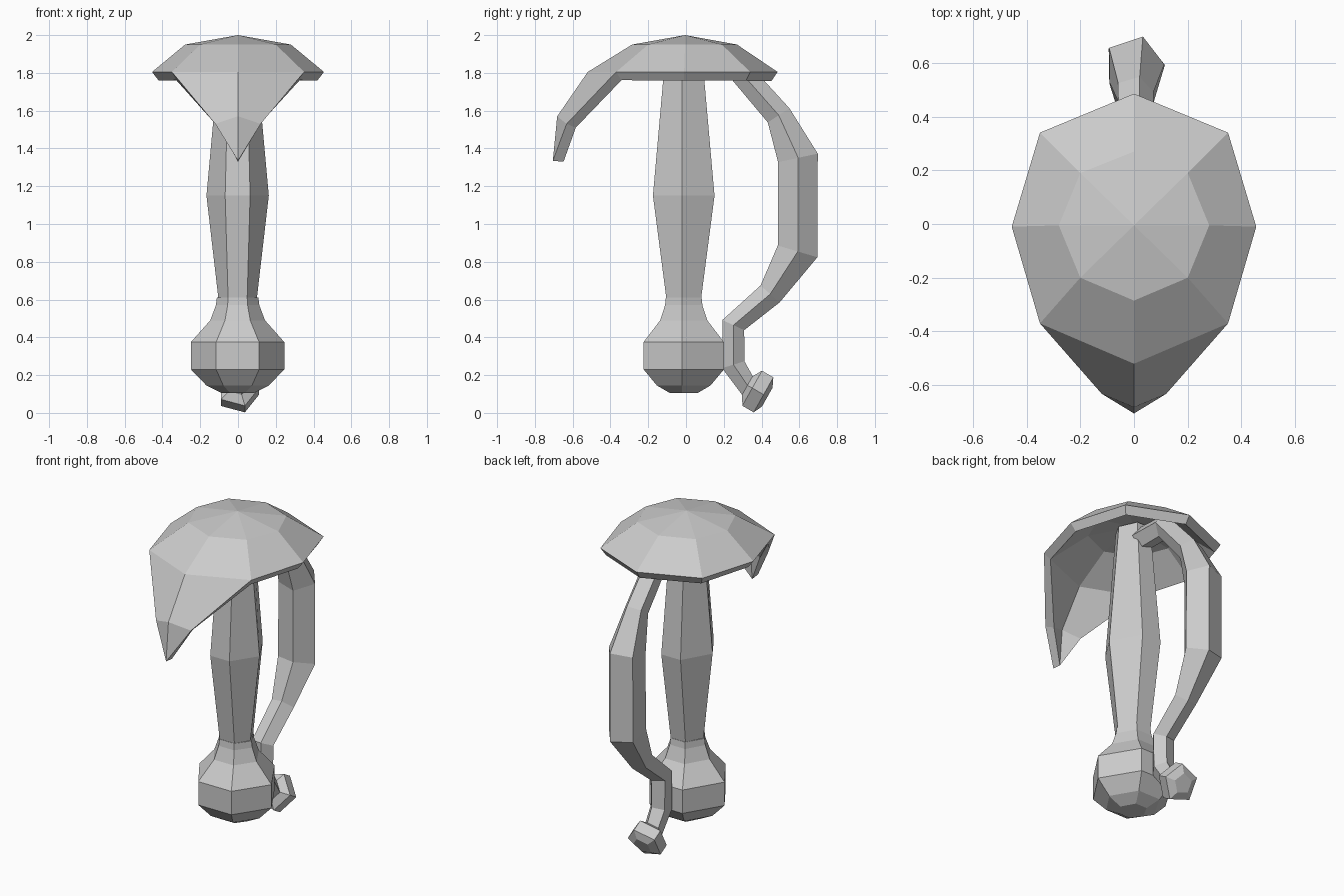
import bpy, bmesh
from math import cos, sin, radians
from mathutils import Vector

if "Cube" in bpy.data.objects:
    bpy.data.objects.remove(bpy.data.objects["Cube"])


def make_object(name, verts, faces):
    mesh = bpy.data.meshes.new(name)
    mesh.from_pydata(verts, [], faces)
    bm = bmesh.new()
    bm.from_mesh(mesh)
    bmesh.ops.recalc_face_normals(bm, faces=bm.faces)
    bm.to_mesh(mesh)
    bm.free()
    obj = bpy.data.objects.new(name, mesh)
    bpy.context.collection.objects.link(obj)
    return obj


def skin(name, rings):
    """Join equal-sized rings of points into a closed tube."""
    n = len(rings[0])
    verts = [p for ring in rings for p in ring]
    faces = [(k * n + i, k * n + (i + 1) % n, (k + 1) * n + (i + 1) % n, (k + 1) * n + i)
             for k in range(len(rings) - 1) for i in range(n)]
    faces += [tuple(range(n)), tuple(range(len(verts) - n, len(verts)))]
    return make_object(name, verts, faces)


def hexagon(z, side, flat, depth, y=-0.012):
    pts = [(-flat, -depth), (flat, -depth), (side, -0.01), (flat, depth), (-flat, depth), (-side, -0.01)]
    return [(px - 0.002, py + y, z) for px, py in pts]


# Six-sided grip, widest in the middle
skin("grip", [hexagon(0.59, 0.10, 0.05, 0.09),
              hexagon(1.15, 0.165, 0.066, 0.163),
              hexagon(1.92, 0.095, 0.047, 0.095)])

# Six-sided pommel bulb
pommel = [(0.105, 0.085), (0.145, 0.165), (0.23, 0.247), (0.375, 0.247),
          (0.49, 0.145), (0.57, 0.115), (0.61, 0.11)]
skin("pommel", [hexagon(z, r, r * 0.46, r * 0.86) for z, r in pommel])

# Curved hand guard: pentagon swept along a path (y, z, radius), ending in a knob
path = [(0.07, 1.83, 0.07), (0.27, 1.825, 0.07), (0.49, 1.575, 0.072), (0.592, 1.35, 0.113),
        (0.59, 0.855, 0.115), (0.445, 0.63, 0.071), (0.25, 0.465, 0.067), (0.25, 0.255, 0.065),
        (0.325, 0.145, 0.06), (0.35, 0.13, 0.112), (0.41, 0.095, 0.112), (0.43, 0.083, 0.06)]
rings = []
for i, (y, z, r) in enumerate(path):
    here = Vector((y, z))
    tangent = Vector((0, 0))
    if i > 0:
        tangent += (here - Vector(path[i - 1][:2])).normalized()
    if i < len(path) - 1:
        tangent += (Vector(path[i + 1][:2]) - here).normalized()
    tangent.normalize()
    if i >= 8:
        tangent = Vector((0.87, -0.49))
    out = Vector((-tangent.y, tangent.x))
    ring = []
    for k in range(5):
        a = radians(1 + 72 * k)
        ring.append((r * cos(a), y + out.x * r * sin(a), z + out.y * r * sin(a)))
    rings.append(ring)
skin("hand_guard", rings)

# Eight-sided domed cap with a drooping front point
inner = [(0, 0.27), (0.2, 0.19), (0.28, -0.005), (0.2, -0.2), (0, -0.285),
         (-0.2, -0.2), (-0.28, -0.005), (-0.2, 0.19)]
outer = [(0, 0.485), (0.35, 0.34), (0.455, -0.01), (0.35, -0.37), (0, -0.52),
         (-0.35, -0.37), (-0.455, -0.01), (-0.35, 0.34)]
verts = [(0, -0.005, 2.0)]
verts += [(x, y, 1.95) for x, y in inner] + [(x, y, 1.805) for x, y in outer]
verts += [(0, -0.682, 1.57), (0.12, -0.632, 1.53), (-0.12, -0.632, 1.53), (0, -0.705, 1.335)]
faces = []
for i in range(8):
    j = (i + 1) % 8
    faces += [(0, 1 + j, 1 + i), (1 + i, 1 + j, 9 + j, 9 + i)]
faces += [(13, 17, 18, 12), (14, 19, 17, 13), (17, 20, 18), (17, 19, 20)]
cap = make_object("domed_cap", verts, faces)
if cap.data.polygons[0].normal.z < 0:
    cap.data.flip_normals()
shell = cap.modifiers.new("thickness", 'SOLIDIFY')
shell.thickness = 0.057
shell.offset = -1
